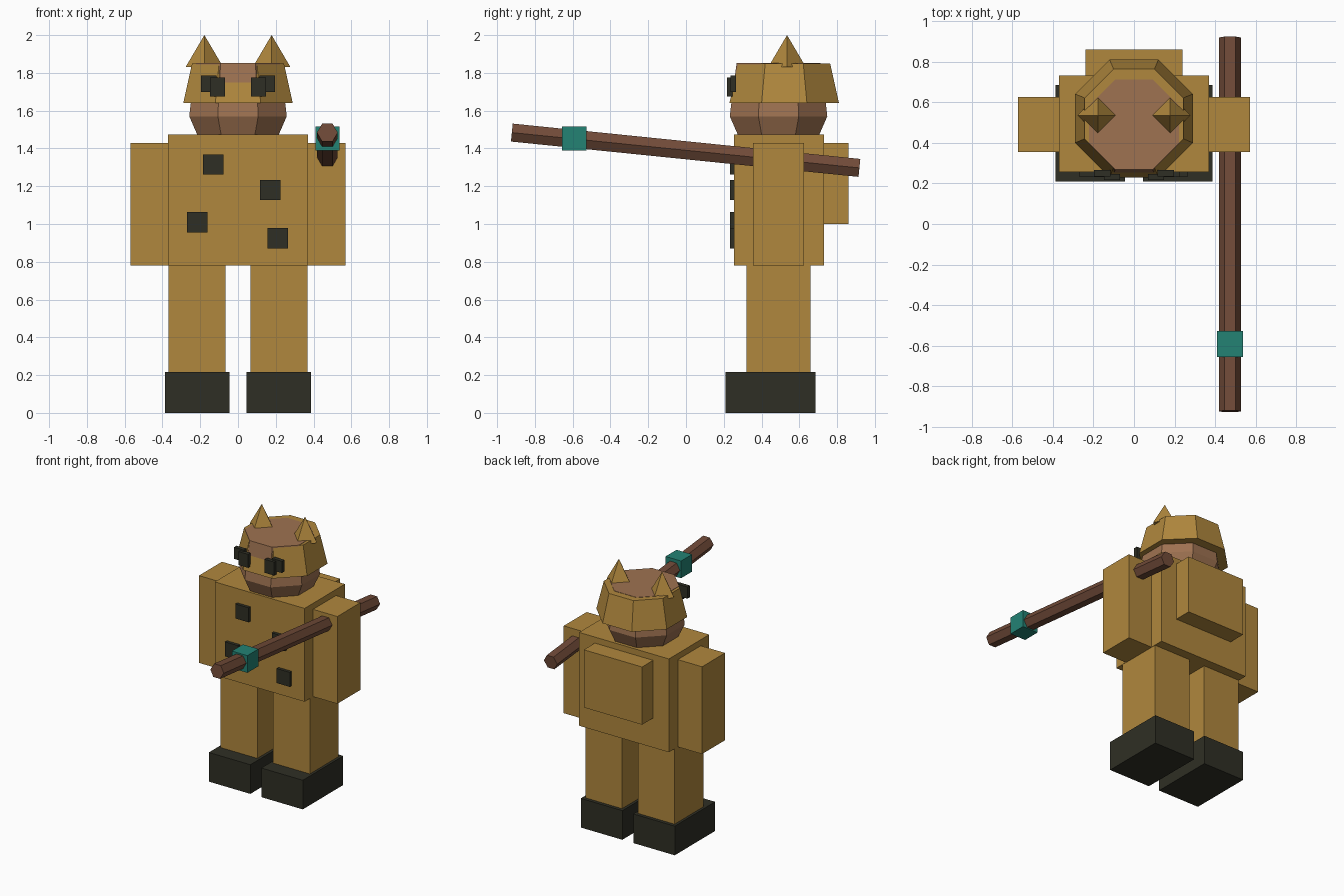
import bpy, bmesh, math
from mathutils import Vector

cube = bpy.data.objects.get("Cube")
if cube:
    bpy.data.objects.remove(cube, do_unlink=True)


def material(name, rgb):
    m = bpy.data.materials.new(name)
    m.use_nodes = True
    m.diffuse_color = (*rgb, 1)
    m.node_tree.nodes["Principled BSDF"].inputs["Base Color"].default_value = (*rgb, 1)
    return m


FUR = material("golden fur", (0.435, 0.245, 0.047))
SKIN = material("brown skin", (0.345, 0.17, 0.083))
WOOD = material("dark wood", (0.165, 0.07, 0.04))
TEAL = material("teal wrap", (0.017, 0.225, 0.175))
DARK = material("dark charcoal", (0.028, 0.028, 0.018))


def finish(name, bm, mat):
    bmesh.ops.recalc_face_normals(bm, faces=bm.faces)
    mesh = bpy.data.meshes.new(name)
    bm.to_mesh(mesh)
    bm.free()
    mesh.materials.append(mat)
    ob = bpy.data.objects.new(name, mesh)
    bpy.context.collection.objects.link(ob)
    return ob


def box(name, x, y, z, mat):
    """Box from (low, high) ranges on each axis."""
    bm = bmesh.new()
    bmesh.ops.create_cube(bm, size=1)
    for v in bm.verts:
        v.co = [sum(r) / 2 + c * (r[1] - r[0]) for r, c in zip((x, y, z), v.co)]
    return finish(name, bm, mat)


def pair(name, x, y, z, mat):
    box("left_" + name, x, y, z, mat)
    box("right_" + name, (-x[1], -x[0]), y, z, mat)


def lathe(name, cy, rings, mat, sides=8):
    """Stacked rings of (z, distance to flat side), a flat side facing front."""
    bm = bmesh.new()
    half = math.pi / sides
    loops = []
    for z, flat in rings:
        r = flat / math.cos(half)
        loops.append([bm.verts.new((r * math.sin(half * (2 * i + 1)),
                                    cy - r * math.cos(half * (2 * i + 1)), z))
                      for i in range(sides)])
    for a, b in zip(loops, loops[1:]):
        for i in range(sides):
            j = (i + 1) % sides
            bm.faces.new((a[i], a[j], b[j], b[i]))
    bm.faces.new(loops[0])
    bm.faces.new(loops[-1])
    return finish(name, bm, mat)


# Body, backpack and limbs
box("torso", (-0.37, 0.37), (0.255, 0.73), (0.78, 1.475), FUR)
box("backpack", (-0.24, 0.24), (0.72, 0.86), (1.0, 1.43), FUR)
pair("arm", (0.365, 0.57), (0.355, 0.625), (0.78, 1.43), FUR)
pair("leg", (0.065, 0.368), (0.32, 0.66), (0.2, 0.79), FUR)
pair("boot", (0.045, 0.387), (0.21, 0.685), (0, 0.217), DARK)

# Chest spots
for i, (x, z) in enumerate([(-0.13, 1.315), (0.17, 1.18), (-0.215, 1.01), (0.21, 0.925)]):
    box(f"chest_spot_{i + 1}", (x - 0.054, x + 0.054), (0.232, 0.26),
        (z - 0.054, z + 0.054), DARK)

# Head inside a tapered hood
lathe("head", 0.49, [(1.46, 0.21), (1.57, 0.258), (1.64, 0.25), (1.852, 0.222)], SKIN)
lathe("hood", 0.52, [(1.64, 0.29), (1.85, 0.243)], FUR)

# Pointed ears
for side, s in (("left", 1), ("right", -1)):
    bm = bmesh.new()
    bmesh.ops.create_cone(bm, cap_ends=True, segments=4, radius1=0.1, radius2=0, depth=0.17)
    bmesh.ops.remove_doubles(bm, verts=bm.verts, dist=0.0001)
    finish(side + "_ear", bm, FUR).location = (s * 0.178, 0.535, 1.915)

# Layered eye plates
pair("inner_eye", (0.068, 0.147), (0.216, 0.246), (1.675, 1.775), DARK)
pair("outer_eye", (0.115, 0.197), (0.235, 0.265), (1.7, 1.787), DARK)

# Six-sided staff with a wrap, carried in the left arm
front, back = Vector((0.473, -0.922, 1.484)), Vector((0.473, 0.918, 1.297))
bm = bmesh.new()
bmesh.ops.create_cone(bm, cap_ends=True, segments=6, radius1=0.055, radius2=0.055,
                      depth=(back - front).length)
# Aim the staff, keeping a flat side on top
spread = max(v.co.x for v in bm.verts)
if spread < 0.054:
    for v in bm.verts:
        v.co.x, v.co.y = v.co.y, -v.co.x
staff = finish("staff", bm, WOOD)
tilt = math.atan2(front.z - back.z, back.y - front.y)
staff.rotation_euler = (math.pi / 2 - tilt, 0, 0)
staff.location = (front + back) / 2
box("staff_wrap", (0.409, 0.537), (-0.656, -0.526), (1.388, 1.516), TEAL)
